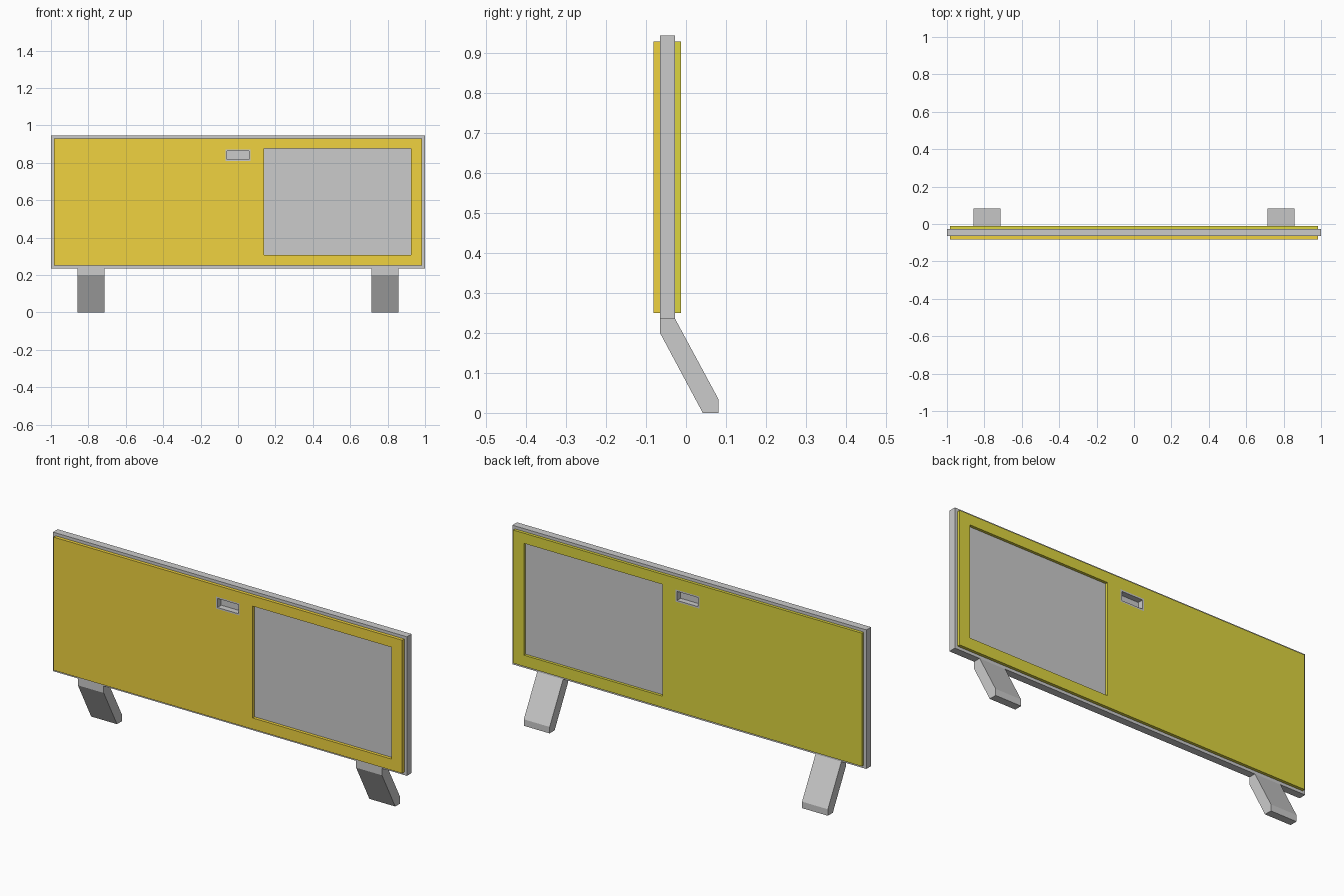
import bpy, bmesh

if "Cube" in bpy.data.objects:
    bpy.data.objects.remove(bpy.data.objects["Cube"])


def material(name, rgb):
    m = bpy.data.materials.new(name)
    m.diffuse_color = (*rgb, 1)
    m.use_nodes = True
    m.node_tree.nodes["Principled BSDF"].inputs["Base Color"].default_value = m.diffuse_color
    return m


def mesh_object(name, bm, mat=None):
    bmesh.ops.recalc_face_normals(bm, faces=bm.faces)
    me = bpy.data.meshes.new(name)
    bm.to_mesh(me)
    bm.free()
    ob = bpy.data.objects.new(name, me)
    bpy.context.collection.objects.link(ob)
    if mat:
        me.materials.append(mat)
    return ob


def prism(name, profile, x0, x1, mat=None):
    """Extrude a (y, z) profile along x."""
    bm = bmesh.new()
    face = bm.faces.new([bm.verts.new((x0, y, z)) for y, z in profile])
    ext = bmesh.ops.extrude_face_region(bm, geom=[face])["geom"]
    verts = [v for v in ext if isinstance(v, bmesh.types.BMVert)]
    bmesh.ops.translate(bm, verts=verts, vec=(x1 - x0, 0, 0))
    return mesh_object(name, bm, mat)


def box(name, x, y, z, mat=None):
    corners = [(y[0], z[0]), (y[1], z[0]), (y[1], z[1]), (y[0], z[1])]
    return prism(name, corners, x[0], x[1], mat)


def cut(ob, *cutters):
    for c in cutters:
        mod = ob.modifiers.new("cut", "BOOLEAN")
        mod.operation = "DIFFERENCE"
        mod.solver = "EXACT"
        mod.object = c
        c.hide_render = True
        c.hide_set(True)


orange = material("orange", (0.87, 0.65, 0.05))
yellow = material("yellow", (0.72, 0.66, 0.05))
light_grey = material("light_grey", (0.70, 0.70, 0.70))

FRONT, CORE_F, CORE_B, BACK = -0.082, -0.065, -0.027, -0.012
WIN_X, WIN_Z = (0.14, 0.925), (0.307, 0.878)
GRIP_X, GRIP_Z = (-0.067, 0.067), (0.81, 0.872)
POCKET_X, POCKET_Z = (-0.059, 0.059), (0.818, 0.864)

# Cutters: window opening, handle opening, hand pockets on both sides
window_cut = box("window_cutter", WIN_X, (-0.2, 0.2), WIN_Z)
grip_cut = box("grip_cutter", GRIP_X, (-0.2, 0.2), GRIP_Z)
pocket_f = box("front_pocket_cutter", POCKET_X, (-0.2, -0.051), POCKET_Z)
pocket_b = box("back_pocket_cutter", POCKET_X, (-0.041, 0.2), POCKET_Z)

# Core board
core = box("core_board", (-1, 1), (CORE_F, CORE_B), (0.235, 0.945))
cut(core, pocket_f, pocket_b)

# Coloured facings with grip rims and window panes
for side, y, pane_y, mat, pocket in (
        ("front", (FRONT, CORE_F), (CORE_F - 0.001, CORE_F), orange, pocket_f),
        ("back", (CORE_B, BACK), (CORE_B, CORE_B + 0.001), yellow, pocket_b)):
    facing = box(side + "_facing", (-0.985, 0.985), y, (0.25, 0.93), mat)
    cut(facing, window_cut, grip_cut)
    rim = box(side + "_grip_rim", GRIP_X, y, GRIP_Z)
    cut(rim, pocket)
    box(side + "_window_pane", WIN_X, pane_y, WIN_Z, light_grey)

# Bent legs sloping backwards
leg = [(CORE_F, 0.235), (CORE_B, 0.235), (0.082, 0.033),
       (0.082, 0), (0.042, 0), (CORE_F, 0.2)]
for name, x in (("left_leg", -0.786), ("right_leg", 0.786)):
    prism(name, leg, x - 0.073, x + 0.073)
